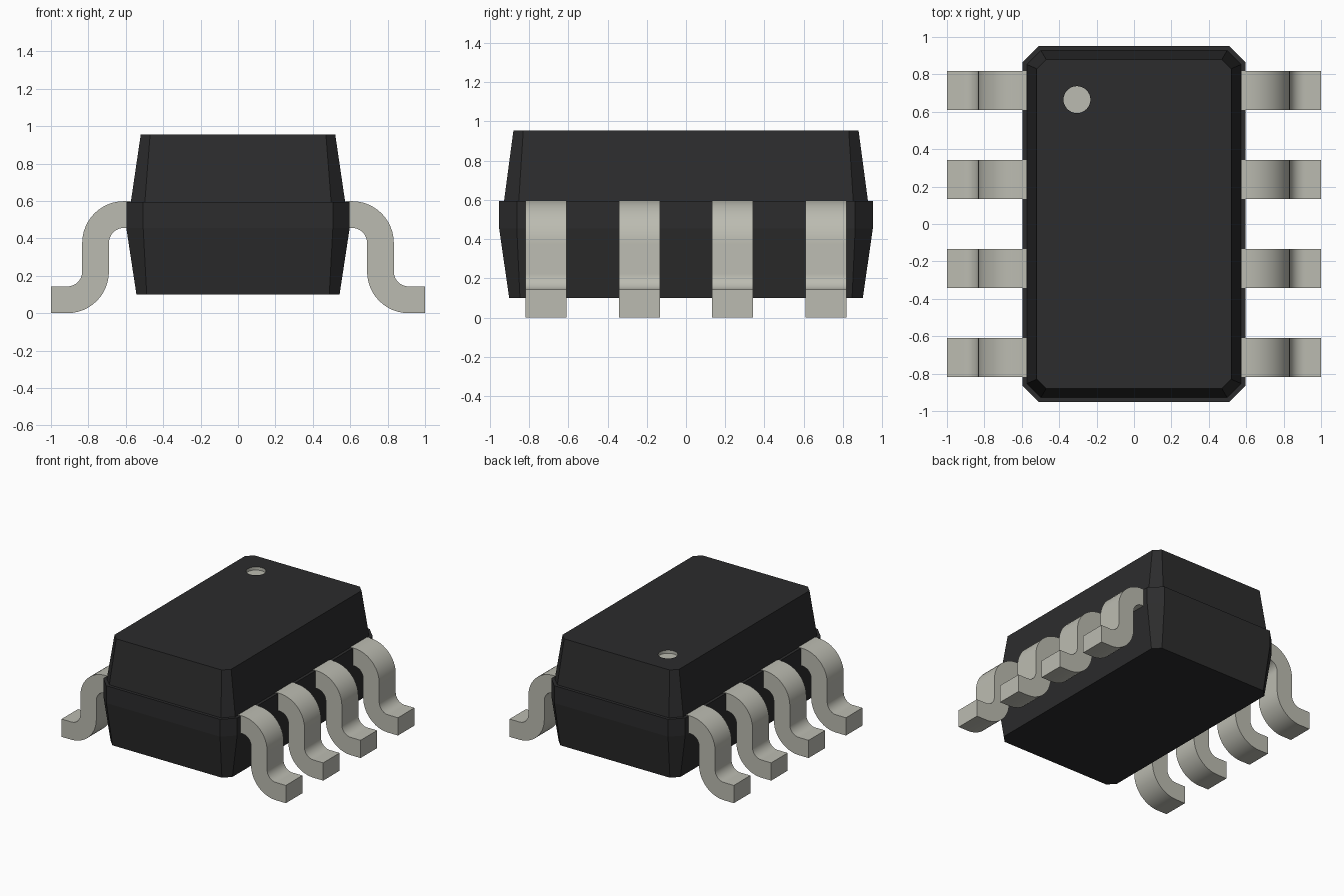
import bpy, bmesh, math

if "Cube" in bpy.data.objects:
    bpy.data.objects.remove(bpy.data.objects["Cube"], do_unlink=True)


def material(name, rgb):
    m = bpy.data.materials.new(name)
    m.use_nodes = True
    m.diffuse_color = (*rgb, 1)
    bsdf = m.node_tree.nodes["Principled BSDF"]
    bsdf.inputs["Base Color"].default_value = (*rgb, 1)
    bsdf.inputs["Roughness"].default_value = 0.6
    return m


BLACK = material("black plastic", (0.025, 0.025, 0.026))
TIN = material("tinned metal", (0.50, 0.50, 0.44))


def finish(name, bm, mats):
    bmesh.ops.recalc_face_normals(bm, faces=bm.faces)
    me = bpy.data.meshes.new(name)
    bm.to_mesh(me)
    bm.free()
    for m in mats:
        me.materials.append(m)
    ob = bpy.data.objects.new(name, me)
    bpy.context.collection.objects.link(ob)
    return ob


def octagon(x, y, c):
    """Rectangle of half size x, y with corners cut by c."""
    return [(x, y - c), (x - c, y), (c - x, y), (-x, y - c),
            (-x, c - y), (c - x, -y), (x - c, -y), (x, c - y)]


def bridge(bm, a, b):
    n = len(a)
    return [bm.faces.new((a[i], a[(i + 1) % n], b[(i + 1) % n], b[i])) for i in range(n)]


# Package body: chamfered rings stacked from bottom to top (z, half x, half y, corner)
TOP = 0.955
SECTIONS = [(0.10, 0.543, 0.902, 0.055), (0.455, 0.597, 0.953, 0.09),
            (0.595, 0.597, 0.953, 0.09), (0.595, 0.573, 0.928, 0.075),
            (TOP, 0.52, 0.88, 0.05)]
bm = bmesh.new()
rings = [[bm.verts.new((px, py, z)) for px, py in octagon(x, y, c)]
         for z, x, y, c in SECTIONS]
bm.faces.new(rings[0])
for lower, upper in zip(rings, rings[1:]):
    bridge(bm, lower, upper)

# Top face with a round, shallow pin marker sunk into it
N, DEPTH = 32, 0.025
rim, floor = ([bm.verts.new((-0.305 + 0.072 * math.cos(2 * math.pi * i / N),
                             0.665 + 0.072 * math.sin(2 * math.pi * i / N), z))
               for i in range(N)] for z in (TOP, TOP - DEPTH))
marker = bridge(bm, rim, floor) + [bm.faces.new(floor)]
for f in marker:
    f.material_index = 1
loops = []
for ring in (rings[-1], rim):
    for i, v in enumerate(ring):
        w = ring[(i + 1) % len(ring)]
        loops.append(bm.edges.get((v, w)) or bm.edges.new((v, w)))
bmesh.ops.triangle_fill(bm, edges=loops, use_beauty=True, normal=(0, 0, 1))
finish("package_body", bm, [BLACK, TIN])


# Gull-wing leads: S-shaped side profile extruded along y
def arc(cx, cz, r, start, end, n=12):
    return [(cx + r * math.cos(math.radians(start + (end - start) * i / n)),
             cz + r * math.sin(math.radians(start + (end - start) * i / n)))
            for i in range(n + 1)]


T, R = 0.143, 0.08
PROFILE = ([(0.575, 0.599)] + arc(0.61, 0.599 - R - T, R + T, 90, 0)
           + arc(0.833 + R, T + R, R, 180, 270) + [(1.0, T), (1.0, 0.0)]
           + arc(0.833 + R, T + R, R + T, 270, 180)
           + arc(0.61, 0.599 - R - T, R, 0, 90) + [(0.575, 0.599 - T)])


def lead(name, side, y, width=0.21):
    bm = bmesh.new()
    a, b = ([bm.verts.new((side * x, y + s * width / 2, z)) for x, z in PROFILE]
            for s in (-1, 1))
    bridge(bm, a, b)
    bm.faces.new(a)
    bm.faces.new(b)
    ob = finish(name, bm, [TIN])
    bpy.ops.object.select_all(action='DESELECT')
    ob.select_set(True)
    bpy.context.view_layer.objects.active = ob
    bpy.ops.object.shade_smooth_by_angle(angle=math.radians(30))


for side, label in ((1, "left"), (-1, "right")):
    for i in range(4):
        lead(f"{label}_lead_{i + 1}", side, (i - 1.5) * 0.476)
